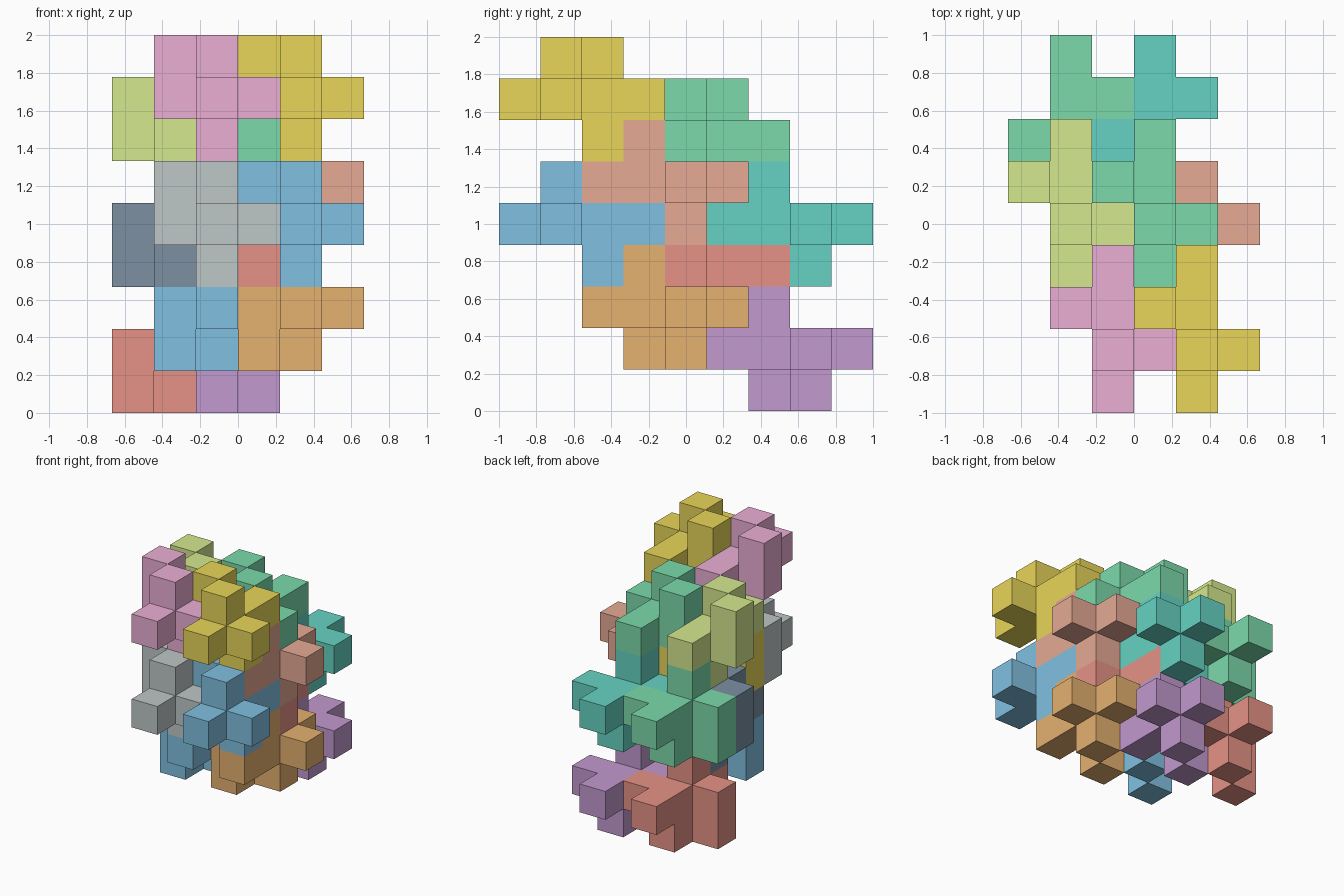
import bpy, bmesh
from mathutils import Vector

if "Cube" in bpy.data.objects:
    bpy.data.objects.remove(bpy.data.objects["Cube"])

U = 2 / 9  # size of one cube

# Nine-cube piece: a bar of four along y with side cubes
PIECE = [(0, -1, 0), (0, 0, 0), (0, 1, 0), (0, 2, 0), (1, 0, 0),
         (0, 0, 1), (0, 1, -1), (-1, 1, 0), (-1, 1, 1)]
# The same piece turned half way round the x axis
TURNED = [(x, 1 - y, -z) for x, y, z in PIECE]

GOLD, PINK = (0.81, 0.67, 0.10), (0.83, 0.43, 0.66)
BLUE, GREY = (0.22, 0.53, 0.75), (0.52, 0.57, 0.57)
GREEN, LIME = (0.20, 0.70, 0.41), (0.66, 0.81, 0.27)
RED, NAVY = (0.79, 0.29, 0.24), (0.20, 0.28, 0.36)
SALMON, ORANGE = (0.79, 0.40, 0.30), (0.78, 0.44, 0.16)
TEAL, PURPLE = (0.13, 0.65, 0.54), (0.54, 0.32, 0.62)

materials = {}


def material(color):
    if color not in materials:
        m = bpy.data.materials.new("paint")
        m.diffuse_color = (*color, 1)
        m.use_nodes = True
        m.node_tree.nodes["Principled BSDF"].inputs["Base Color"].default_value = m.diffuse_color
        materials[color] = m
    return materials[color]


def build_piece(name, shape, anchor, color):
    cells = {tuple(a + b for a, b in zip(anchor, c)) for c in shape}
    bm = bmesh.new()
    for cell in cells:
        for axis in range(3):
            for sign in (-1, 1):
                step = [0, 0, 0]
                step[axis] = sign
                # Only outer faces of the piece
                if tuple(a + b for a, b in zip(cell, step)) in cells:
                    continue
                n = Vector(step) / 2
                s, t = Vector((0, 0, 0)), Vector((0, 0, 0))
                s[(axis + 1) % 3] = 0.5
                t[(axis + 2) % 3] = 0.5 * sign
                mid = Vector(cell) + Vector((0.5, 0.5, 0.5)) - Vector((3, 4.5, 0)) + n
                bm.faces.new([bm.verts.new((mid + d) * U)
                              for d in (-s - t, s - t, s + t, t - s)])
    bmesh.ops.remove_doubles(bm, verts=bm.verts, dist=U * 0.01)
    mesh = bpy.data.meshes.new(name)
    bm.to_mesh(mesh)
    bm.free()
    mesh.materials.append(material(color))
    bpy.context.collection.objects.link(bpy.data.objects.new(name, mesh))


# Each group is a 2 x 2 block of pieces: steps of 2 in x and 3 in z
groups = [
    ("front", PIECE, (4, 1, 7), [GOLD, PINK, BLUE, GREY]),
    ("inner_front", TURNED, (4, 3, 5), [SALMON, GOLD, ORANGE, BLUE]),
    ("inner_back", PIECE, (3, 4, 6), [GREEN, LIME, RED, NAVY]),
    ("back", TURNED, (3, 6, 4), [TEAL, GREEN, PURPLE, RED]),
]
for group, shape, (x, y, z), colors in groups:
    for i, color in enumerate(colors):
        side = ("right", "left")[i % 2]
        level = ("upper", "lower")[i // 2]
        build_piece(f"{group}_{level}_{side}_piece", shape,
                    (x - 2 * (i % 2), y, z - 3 * (i // 2)), color)
